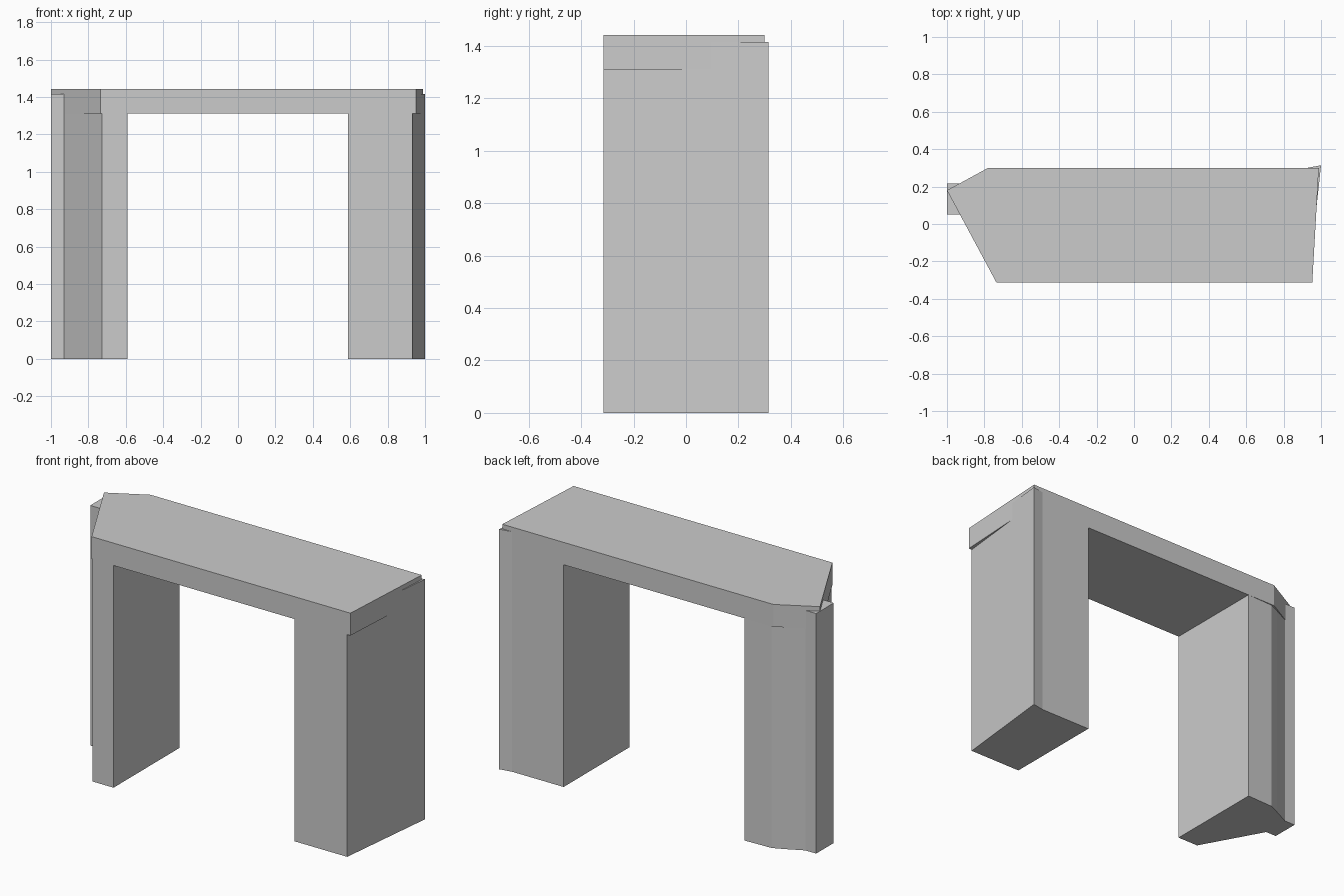
import bpy, bmesh

if "Cube" in bpy.data.objects:
    bpy.data.objects.remove(bpy.data.objects["Cube"])


def prism(name, outline, z0, z1):
    """Extrude a counter-clockwise plan outline from z0 to z1."""
    bm = bmesh.new()
    base = bm.faces.new([bm.verts.new((x, y, z0)) for x, y in outline])
    top = bmesh.ops.extrude_face_region(bm, geom=[base])["geom"]
    for v in top:
        if isinstance(v, bmesh.types.BMVert):
            v.co.z = z1
    bmesh.ops.recalc_face_normals(bm, faces=bm.faces)
    mesh = bpy.data.meshes.new(name)
    bm.to_mesh(mesh)
    bm.free()
    obj = bpy.data.objects.new(name, mesh)
    bpy.context.collection.objects.link(obj)
    return obj


FRONT, BACK = -0.314, 0.30
LINTEL_Z, LEG_TOP, TOP = 1.31, 1.415, 1.442

# Lintel slab bridging the legs
prism("lintel", [(-0.735, FRONT), (0.953, FRONT), (0.988, BACK),
                 (-0.78, BACK), (-1.0, 0.18)], LINTEL_Z, TOP)

# Left pillar with stepped outer rib and faceted back
prism("left_pillar", [(-0.592, FRONT), (-0.592, BACK), (-0.765, 0.294),
                      (-0.83, 0.265), (-0.93, 0.216), (-1.0, 0.216),
                      (-1.0, 0.052), (-0.93, 0.052), (-0.728, FRONT)],
      0, LEG_TOP)

# Right pillar with slightly flared outer side
prism("right_pillar", [(0.588, FRONT), (0.932, FRONT), (1.0, 0.314),
                       (0.925, BACK), (0.588, BACK)], 0, LEG_TOP)
